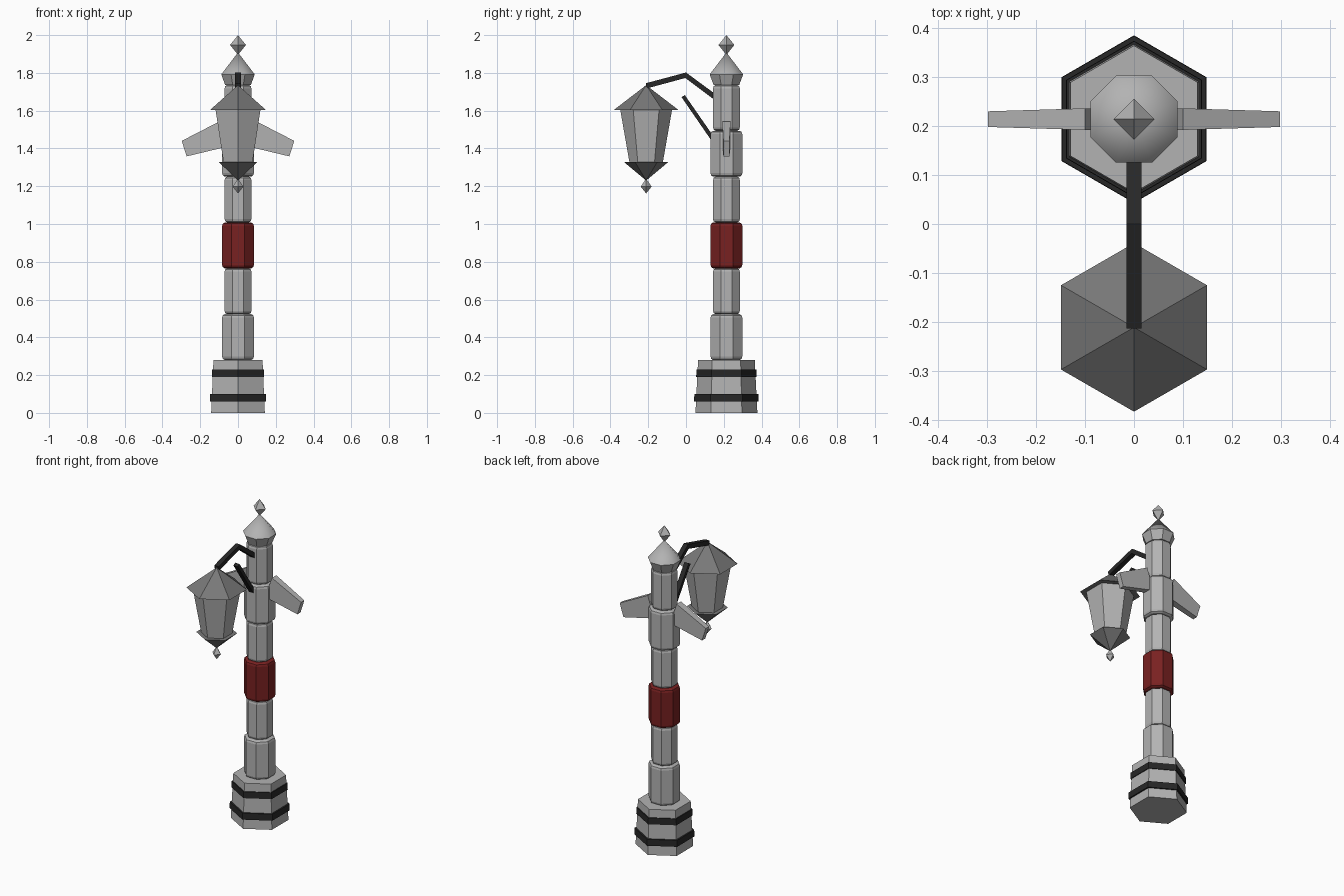
import bpy, bmesh, math

if "Cube" in bpy.data.objects:
    bpy.data.objects.remove(bpy.data.objects["Cube"])

POST_Y, LAMP_Y = 0.214, -0.211


def material(name, rgb):
    m = bpy.data.materials.new(name)
    m.diffuse_color = (*rgb, 1)
    m.use_nodes = True
    m.node_tree.nodes["Principled BSDF"].inputs["Base Color"].default_value = m.diffuse_color
    return m


STONE = material("stone grey", (0.45, 0.45, 0.45))
DARK = material("dark grey", (0.19, 0.19, 0.19))
BLACK = material("black iron", (0.02, 0.02, 0.02))
RED = material("deep red", (0.19, 0.015, 0.015))


def finish(bm, name, mat):
    bmesh.ops.recalc_face_normals(bm, faces=bm.faces)
    me = bpy.data.meshes.new(name)
    bm.to_mesh(me)
    bm.free()
    me.materials.append(mat)
    ob = bpy.data.objects.new(name, me)
    bpy.context.collection.objects.link(ob)
    return ob


def lathe(name, profile, sides, phase, y, mat):
    """Faceted solid from (radius, z) rings; radius 0 makes a tip."""
    bm = bmesh.new()
    rings = []
    for r, z in profile:
        if r == 0:
            rings.append([bm.verts.new((0, y, z))] * sides)
        else:
            angles = [phase + math.tau * i / sides for i in range(sides)]
            rings.append([bm.verts.new((r * math.cos(a), y + r * math.sin(a), z)) for a in angles])
    for lo, hi in zip(rings, rings[1:]):
        for i in range(sides):
            j = (i + 1) % sides
            bm.faces.new(list(dict.fromkeys((lo[i], lo[j], hi[j], hi[i]))))
    for ring, (r, z) in ((rings[0], profile[0]), (rings[-1], profile[-1])):
        if r:
            bm.faces.new(ring)
    return finish(bm, name, mat)


def slab(name, outline, half, mat):
    """Side-view (y, z) outline extruded across x."""
    bm = bmesh.new()
    a = [bm.verts.new((-half, y, z)) for y, z in outline]
    b = [bm.verts.new((half, y, z)) for y, z in outline]
    n = len(outline)
    bm.faces.new(a)
    bm.faces.new(b)
    for i in range(n):
        bm.faces.new((a[i], a[(i + 1) % n], b[(i + 1) % n], b[i]))
    return finish(bm, name, mat)


HEX, OCT = math.pi / 2, math.pi / 8
APOTHEM = math.cos(math.pi / 8)

# Hexagonal foot with two iron bands
lathe("base", [(0.164, 0), (0.150, 0.28)], 6, HEX, POST_Y, STONE)
for i, (z, r) in enumerate(((0.06, 0.171), (0.19, 0.160))):
    lathe(f"base_band_{i + 1}", [(r, z), (r - 0.001, z + 0.04)], 6, HEX, POST_Y, BLACK)

# Stacked octagonal post blocks, alternating wide and narrow, chamfered ends
H = 0.2427
for i in range(6):
    z0 = 0.28 + i * H
    z1 = z0 + H
    r = (0.084 if i % 2 == 0 else 0.071) / APOTHEM
    prof = [(r - 0.015, z0), (r - 0.004, z0 + 0.006), (r, z0 + 0.018),
            (r, z1 - 0.018), (r - 0.004, z1 - 0.006), (r - 0.015, z1)]
    lathe(f"post_block_{i + 1}", prof, 8, OCT, POST_Y, RED if i == 2 else STONE)

# Cap with smooth cone and diamond finial
cap = lathe("cap", [(0.073, 1.735), (0.096, 1.792), (0, 1.908)], 8, OCT, POST_Y, STONE)
for p in cap.data.polygons:
    p.use_smooth = True
cap.data.set_sharp_from_angle(angle=math.radians(38))
lathe("cap_finial", [(0, 1.895), (0.042, 1.948), (0, 2.0)], 4, 0, POST_Y, STONE)

# Tapered side wings: (x, z, half thickness) corners, mirrored
corners = [(0.10, 1.542, 0.022), (0.298, 1.44, 0.016), (0.272, 1.358, 0.016), (0.055, 1.41, 0.022)]
for side, s in (("right", 1), ("left", -1)):
    bm = bmesh.new()
    f = [bm.verts.new((s * x, POST_Y - t, z)) for x, z, t in corners]
    b = [bm.verts.new((s * x, POST_Y + t, z)) for x, z, t in corners]
    bm.faces.new(f)
    bm.faces.new(b)
    for i in range(4):
        j = (i + 1) % 4
        bm.faces.new((f[i], f[j], b[j], b[i]))
    finish(bm, f"wing_{side}", STONE)

# Bent hanging arm and straight strut
slab("arm", [(-0.213, 1.745), (0.0, 1.802), (0.17, 1.677), (0.154, 1.655),
             (-0.004, 1.773), (-0.206, 1.718)], 0.015, BLACK)
slab("strut", [(-0.024, 1.672), (-0.006, 1.682), (0.158, 1.446), (0.140, 1.434)], 0.015, BLACK)

# Hanging hexagonal lantern
lathe("lantern_roof", [(0.172, 1.603), (0, 1.735)], 6, HEX, LAMP_Y, DARK)
lathe("lantern_body", [(0.088, 1.324), (0.137, 1.604)], 6, HEX, LAMP_Y, STONE)
lathe("lantern_bottom", [(0, 1.23), (0.116, 1.327)], 6, HEX, LAMP_Y, DARK)
lathe("lantern_finial", [(0, 1.162), (0.029, 1.198), (0, 1.24)], 4, 0, LAMP_Y, STONE)
